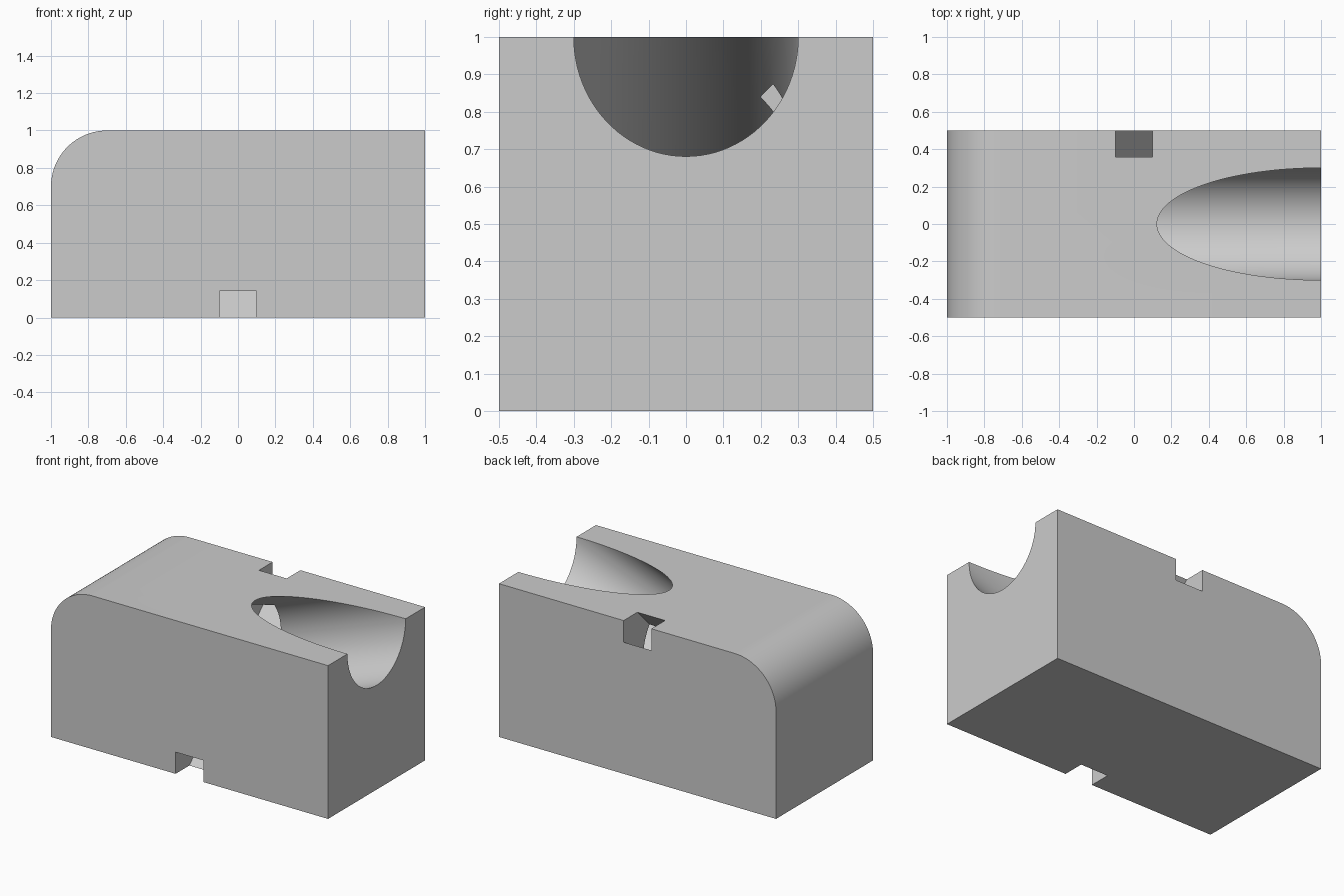
import bpy, bmesh, math
from mathutils import Matrix, Vector

if "Cube" in bpy.data.objects:
    bpy.data.objects.remove(bpy.data.objects["Cube"])

grey = bpy.data.materials.new("light grey")
grey.diffuse_color = (0.6, 0.6, 0.6, 1)
grey.use_nodes = True
grey.node_tree.nodes["Principled BSDF"].inputs["Base Color"].default_value = grey.diffuse_color


def make_object(name, bm):
    mesh = bpy.data.meshes.new(name)
    bmesh.ops.recalc_face_normals(bm, faces=bm.faces)
    bm.to_mesh(mesh)
    bm.free()
    mesh.materials.append(grey)
    obj = bpy.data.objects.new(name, mesh)
    bpy.context.collection.objects.link(obj)
    return obj


# Block: side profile with one rounded top edge, extruded along y
R, STEPS = 0.3, 24
profile = [(1, 1), (1, 0), (-1, 0)]
for i in range(STEPS + 1):
    a = math.pi - math.pi / 2 * i / STEPS
    profile.append((-1 + R + R * math.cos(a), 1 - R + R * math.sin(a)))
bm = bmesh.new()
face = bm.faces.new([bm.verts.new((x, -0.5, z)) for x, z in profile])
ext = bmesh.ops.extrude_face_region(bm, geom=[face])
bmesh.ops.translate(bm, vec=(0, 1, 0),
                    verts=[v for v in ext["geom"] if isinstance(v, bmesh.types.BMVert)])
block = make_object("block", bm)

# Blind round bore, sloping down 20 degrees from the top right edge
tilt = math.radians(20)
axis = Vector((math.cos(tilt), 0, math.sin(tilt)))
bm = bmesh.new()
bmesh.ops.create_cone(bm, cap_ends=True, segments=96, radius1=0.3, radius2=0.3, depth=4,
                      matrix=Matrix.Translation((1, 0, 1)) @ axis.to_track_quat("Z", "Y").to_matrix().to_4x4())
bore = make_object("bore_cutter", bm)

# Square tunnel, diagonal from the top back edge to the bottom front edge
bm = bmesh.new()
bmesh.ops.create_cube(bm, size=1, matrix=Matrix.Translation((0, 0, 0.5))
                      @ Matrix.Rotation(math.radians(45), 4, "X")
                      @ Matrix.Diagonal((0.2, 2, 0.2, 1)))
tunnel = make_object("tunnel_cutter", bm)

# Cut both holes and apply
bpy.context.view_layer.objects.active = block
for cutter in (bore, tunnel):
    mod = block.modifiers.new(cutter.name, "BOOLEAN")
    mod.operation, mod.solver, mod.object = "DIFFERENCE", "EXACT", cutter
    bpy.ops.object.modifier_apply(modifier=mod.name)
for cutter in (bore, tunnel):
    bpy.data.objects.remove(cutter)

# Smooth curved walls, keep edges sharp
block.select_set(True)
bpy.ops.object.shade_smooth_by_angle(angle=math.radians(30))
